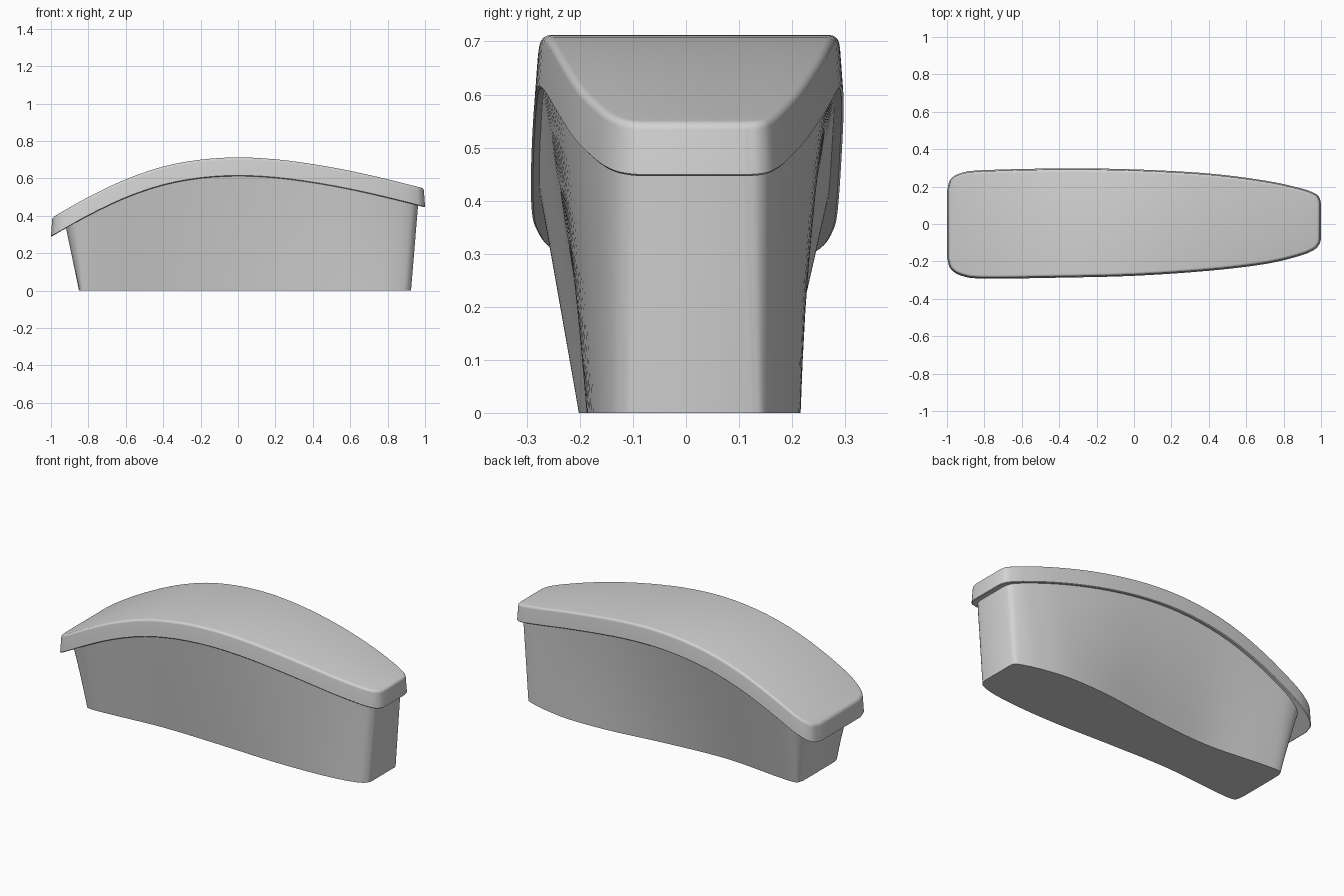
import bpy, bmesh, math
from mathutils import Vector

if "Cube" in bpy.data.objects:
    bpy.data.objects.remove(bpy.data.objects["Cube"])

STEPS = 6  # samples between two stations


def catmull(rows, t):
    """Smooth curve through rows at fractional index t."""
    n = len(rows)
    i = max(0, min(n - 2, int(t)))
    u = t - i
    b, c = Vector(rows[i]), Vector(rows[i + 1])
    a = Vector(rows[i - 1]) if i > 0 else 2 * b - c
    d = Vector(rows[i + 2]) if i + 2 < n else 2 * c - b
    return 0.5 * (2 * b + (c - a) * u + (2 * a - 5 * b + 4 * c - d) * u * u
                  + (3 * b - a - 3 * c + d) * u ** 3)


def outline(rows):
    """Closed loop: front edge left to right, then back edge right to left."""
    s = [catmull(rows, k / STEPS) for k in range((len(rows) - 1) * STEPS + 1)]
    return [Vector((p[0], p[1])) for p in s] + [Vector((p[0], p[2])) for p in reversed(s)]


def inset(loop, d):
    n, out = len(loop), []
    for i, p in enumerate(loop):
        t = (loop[(i + 1) % n] - loop[i - 1]).normalized()
        out.append(p + Vector((-t.y, t.x)) * d)
    return out


# height of the arched top, every 0.2 in x
ARCH = [(h, 0) for h in (.387, .50, .595, .663, .70, .712, .702, .676, .64, .595, .545)]


def arch(x):
    return catmull(ARCH, max(0, min(10, (x + 1) * 5))).x


def loft(name, rings, mat):
    bm = bmesh.new()
    vs = [[bm.verts.new(p) for p in r] for r in rings]
    n = len(vs[0])
    for a, b in zip(vs, vs[1:]):
        for i in range(n):
            j = (i + 1) % n
            bm.faces.new((a[i], a[j], b[j], b[i]))
    for i in range(n // 2 - 1):  # caps as strips across the width
        f = (i, i + 1, n - 2 - i, n - 1 - i)
        bm.faces.new([vs[-1][k] for k in f])
        bm.faces.new([vs[0][k] for k in reversed(f)])
    bmesh.ops.recalc_face_normals(bm, faces=bm.faces)
    me = bpy.data.meshes.new(name)
    bm.to_mesh(me)
    bm.free()
    me.materials.append(mat)
    ob = bpy.data.objects.new(name, me)
    bpy.context.collection.objects.link(ob)
    bpy.ops.object.select_all(action='DESELECT')
    ob.select_set(True)
    bpy.context.view_layer.objects.active = ob
    bpy.ops.object.shade_smooth_by_angle(angle=math.radians(35))
    return ob


grey = bpy.data.materials.new("light grey")
grey.diffuse_color = (0.65, 0.65, 0.65, 1)
grey.use_nodes = True
grey.node_tree.nodes["Principled BSDF"].inputs["Base Color"].default_value = grey.diffuse_color

# stations: x, front y, back y
LID = [(-1, -.18, .18), (-.98, -.24, .24), (-.92, -.277, .274), (-.8, -.292, .288),
       (-.4, -.287, .297), (0, -.277, .292), (.4, -.25, .27), (.7, -.214, .232),
       (.88, -.172, .194), (.96, -.14, .167), (.99, -.11, .143), (1, -.08, .11)]
BASE = [(-.85, -.12, .11), (-.845, -.175, .15), (-.82, -.20, .175), (-.7, -.197, .17),
        (-.36, -.17, .14), (0, -.175, .165), (.35, -.187, .207), (.6, -.182, .215),
        (.78, -.165, .19), (.88, -.14, .162), (.915, -.115, .145), (.925, -.09, .125)]

# lid: arched slab with a rounded upper rim
lid = outline(LID)


def lid_ring(d, drop):
    return [(q.x, q.y, arch(q.x) - drop) for q in inset(lid, d)]


R = 0.014
rings = [lid_ring(.004, .1), lid_ring(0, .096)]
for k in range(6):
    a = math.radians(18 * k)
    rings.append(lid_ring(.006 + R * (1 - math.cos(a)), R * (1 - math.sin(a))))
loft("lid", rings, grey)

# body: tapers from under the lid down to the waisted base
base = outline(BASE)
top = [Vector((-.925 + (p.x + 1) * .945, p.y * .963)) for p in lid]
rings = []
for k in range(7):
    u = k / 6
    rings.append([(*b.lerp(t, u), u * (arch(t.x) - .07)) for b, t in zip(base, top)])
loft("body", rings, grey)
